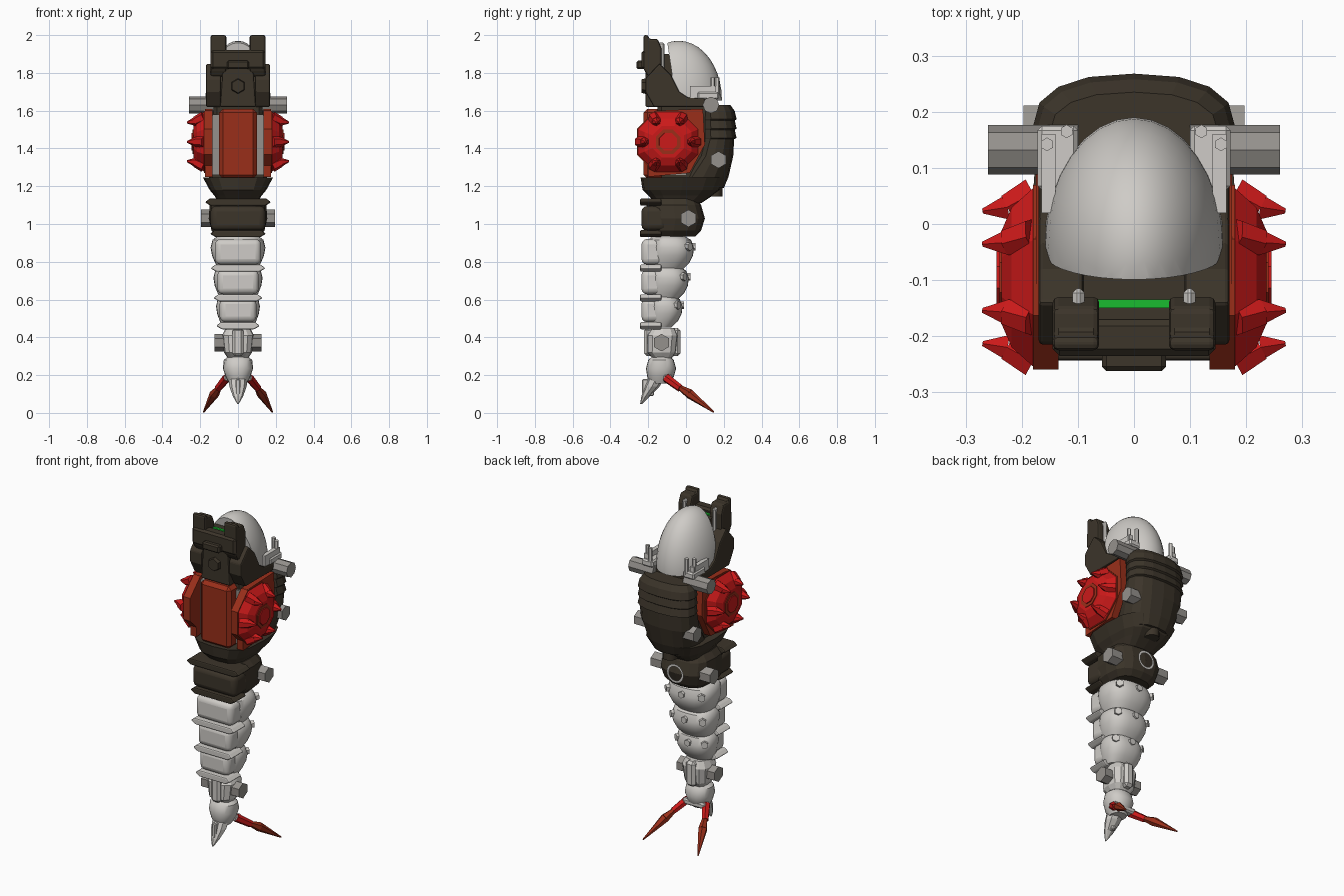
import bpy, bmesh, math
from mathutils import Vector, Matrix

if "Cube" in bpy.data.objects:
    bpy.data.objects.remove(bpy.data.objects["Cube"])


def material(name, rgb):
    m = bpy.data.materials.new(name)
    m.diffuse_color = (*rgb, 1)
    m.use_nodes = True
    m.node_tree.nodes["Principled BSDF"].inputs["Base Color"].default_value = m.diffuse_color
    return m


DARK = material("dark brown", (0.045, 0.035, 0.023))
WHITE = material("bone white", (0.62, 0.60, 0.57))
GREY = material("peg grey", (0.30, 0.285, 0.265))
RED = material("bright red", (0.60, 0.010, 0.010))
RUST = material("rust red", (0.32, 0.028, 0.010))
GREEN = material("visor green", (0.01, 0.50, 0.03))


def finish(name, bm, mat, bevel=0, smooth=None, segments=2):
    bmesh.ops.recalc_face_normals(bm, faces=bm.faces)
    mesh = bpy.data.meshes.new(name)
    bm.to_mesh(mesh)
    bm.free()
    mesh.materials.append(mat)
    ob = bpy.data.objects.new(name, mesh)
    bpy.context.collection.objects.link(ob)
    if bevel:
        b = ob.modifiers.new("bevel", 'BEVEL')
        b.width, b.segments = bevel, segments
    if smooth:
        bpy.ops.object.select_all(action='DESELECT')
        ob.select_set(True)
        bpy.context.view_layer.objects.active = ob
        bpy.ops.object.shade_smooth_by_angle(angle=math.radians(smooth))
    return ob


def box(name, mat, lo, hi, bevel=0, segments=2, smooth=None):
    lo, hi = Vector(lo), Vector(hi)
    bm = bmesh.new()
    bmesh.ops.create_cube(bm, size=1)
    for v in bm.verts:
        v.co = Vector([(lo[i] + hi[i]) / 2 + v.co[i] * (hi[i] - lo[i]) for i in range(3)])
    return finish(name, bm, mat, bevel, smooth, segments)


def bar(name, mat, p0, p1, r0, r1, sides=6, smooth=None):
    """Straight or tapered bar between two points."""
    p0, p1 = Vector(p0), Vector(p1)
    d = p1 - p0
    bm = bmesh.new()
    bmesh.ops.create_cone(bm, cap_ends=True, segments=sides, radius1=r0, radius2=max(r1, 0.001), depth=d.length)
    rot = d.to_track_quat('Z', 'Y').to_matrix().to_4x4()
    bmesh.ops.transform(bm, matrix=Matrix.Translation((p0 + p1) / 2) @ rot, verts=bm.verts)
    return finish(name, bm, mat, 0, smooth)


def prism(name, mat, profile, a0, a1, axis='x', bevel=0):
    """Extrude a (y, z) profile along x, or an (x, z) profile along y."""
    bm = bmesh.new()
    co = (lambda a, p: (a, *p)) if axis == 'x' else (lambda a, p: (p[0], a, p[1]))
    r0 = [bm.verts.new(co(a0, p)) for p in profile]
    r1 = [bm.verts.new(co(a1, p)) for p in profile]
    bridge(bm, [r0, r1])
    return finish(name, bm, mat, bevel)


def bridge(bm, rings):
    n = len(rings[0])
    for a, b in zip(rings, rings[1:]):
        for i in range(n):
            bm.faces.new((a[i], a[(i + 1) % n], b[(i + 1) % n], b[i]))
    bm.faces.new(rings[0])
    bm.faces.new(rings[-1])


def loft(name, mat, sections, n=24, power=2.6, smooth=None):
    """Stack rounded cross-sections given as (z, half width, front y, back y)."""
    bm = bmesh.new()
    rings = []
    for z, hx, y0, y1 in sections:
        ring = []
        for i in range(n):
            t = 2 * math.pi * i / n
            c, s = math.cos(t), math.sin(t)
            x = math.copysign(abs(c) ** (2 / power), c) * hx
            y = math.copysign(abs(s) ** (2 / power), s) * (y1 - y0) / 2 + (y0 + y1) / 2
            ring.append(bm.verts.new((x, y, z)))
        rings.append(ring)
    bridge(bm, rings)
    return finish(name, bm, mat, 0, smooth)


# Skull dome: ellipsoid trimmed at the base and at the face
bm = bmesh.new()
bmesh.ops.create_uvsphere(bm, u_segments=32, v_segments=20, radius=1)
bmesh.ops.transform(bm, verts=bm.verts, matrix=Matrix.Translation((0, -0.04, 1.66)) @ Matrix.Diagonal((0.16, 0.23, 0.31, 1)))
for co, no in (((0, 0, 1.655), (0, 0, -1)), ((0, -0.09, 1.9), (0, -1, -0.15))):
    cut = bmesh.ops.bisect_plane(bm, geom=bm.verts[:] + bm.edges[:] + bm.faces[:], plane_co=co, plane_no=no, clear_outer=True)
    bmesh.ops.holes_fill(bm, edges=[e for e in bm.edges if e.is_boundary])
finish("skull_dome", bm, WHITE, smooth=35)

# Face: brow, central plate, knob, visor
box("brow_plate", DARK, (-0.145, -0.235, 1.82), (0.145, -0.17, 1.92), 0.012, 1)
box("brow_box", DARK, (-0.057, -0.262, 1.82), (0.057, -0.17, 1.865), 0.008, 1)
prism("face_plate", DARK, [(-0.095, 1.62), (0.095, 1.62), (0.08, 1.84), (-0.08, 1.84)], -0.215, -0.15, 'y', 0.008)
bar("face_knob", DARK, (0, -0.21, 1.73), (0, -0.235, 1.73), 0.042, 0.036)
box("inner_face", DARK, (-0.09, -0.17, 1.64), (0.09, -0.075, 1.90))
box("visor_strip", GREEN, (-0.085, -0.15, 1.90), (0.085, -0.135, 1.907))
box("neck", DARK, (-0.13, -0.15, 1.55), (0.13, 0.14, 1.67), 0.02, 1)

for s, side in ((1, "right"), (-1, "left")):
    # Horns, cheeks and jaw
    prism(f"horn_{side}", DARK, [(-0.225, 1.82), (-0.225, 2.0), (-0.2, 2.0), (-0.195, 1.98),
          (-0.15, 1.98), (-0.13, 1.93), (-0.13, 1.78), (-0.2, 1.78)], s * 0.062, s * 0.145, bevel=0.012)
    box(f"horn_liner_{side}", WHITE, (min(s * .088, s * .11), -0.2, 1.8), (max(s * .088, s * .11), -0.115, 1.96), 0.008, 1)
    prism(f"jaw_{side}", DARK, [(-0.215, 1.7), (-0.215, 1.77), (-0.14, 1.85), (-0.08, 1.79), (-0.035, 1.70),
          (0.01, 1.67), (0.1, 1.665), (0.1, 1.62), (-0.17, 1.62)], s * 0.09, s * 0.17, bevel=0.008)
    # Head bracket with upright pegs, and neck peg
    box(f"head_bracket_{side}", WHITE, (min(s * .1, s * .172), 0.06, 1.66), (max(s * .1, s * .172), 0.175, 1.70), 0.008, 1)
    box(f"head_bracket_cheek_{side}", WHITE, (min(s * .14, s * .165), 0.02, 1.665), (max(s * .14, s * .165), 0.16, 1.73))
    for k, (x, y) in enumerate(((0.155, 0.142), (0.12, 0.165))):
        bar(f"bracket_peg_{side}_{k}", WHITE, (s * x, y, 1.68), (s * x, y, 1.775), 0.012, 0.012)
    bar(f"neck_peg_{side}", GREY, (s * 0.1, 0.132, 1.63), (s * 0.26, 0.132, 1.63), 0.044, 0.044, 8)
    # Chest side wall and grey slot liner
    prism(f"chest_wall_{side}", RUST, [(-0.2, 1.25), (-0.21, 1.5), (-0.16, 1.6), (0.09, 1.61), (0.1, 1.42),
          (0.02, 1.27)], s * 0.135, s * 0.175)
    box(f"chest_slot_{side}", GREY, (min(s * .09, s * .14), -0.16, 1.26), (max(s * .09, s * .14), 0, 1.58))
    # Shoulder disc: octagonal layers, hub and rim spikes
    cy, cz = -0.095, 1.435
    layers = [("rim", RUST, 0.135, 0.18, 0.178, 0.178), ("slope", RED, 0.18, 0.218, 0.172, 0.135),
              ("face", RED, 0.218, 0.236, 0.135, 0.09), ("hub_ring", RUST, 0.23, 0.24, 0.07, 0.07),
              ("hub", RED, 0.235, 0.245, 0.052, 0.05)]
    for part, mat, x0, x1, r0, r1 in layers:
        ob = bar(f"shoulder_{part}_{side}", mat, (0, 0, x0), (0, 0, x1), r0, r1, 8)
        turn = Matrix.Rotation(s * math.pi / 2, 4, 'Y') @ Matrix.Rotation(math.pi / 8, 4, 'Z')
        ob.data.transform(Matrix.Translation((0, cy, cz)) @ turn)
    for k in range(6):
        a = k * math.pi / 3
        at = lambda x, r: (s * x, cy + r * math.cos(a), cz + r * math.sin(a))
        bar(f"shoulder_spike_{side}_{k}", RED, at(0.225, 0.125), at(0.27, 0.118), 0.026, 0.005)
        bar(f"shoulder_spike_root_{side}_{k}", RED, at(0.18, 0.15), at(0.226, 0.125), 0.032, 0.026)
    # Body pegs
    bar(f"back_peg_{side}", GREY, (s * 0.1, 0.172, 1.34), (s * 0.197, 0.172, 1.34), 0.045, 0.045)
    bar(f"waist_peg_{side}", GREY, (s * 0.1, 0.013, 1.03), (s * 0.197, 0.013, 1.03), 0.046, 0.046)
    bar(f"tail_peg_{side}", GREY, (s * 0.05, -0.13, 0.372), (s * 0.125, -0.13, 0.372), 0.046, 0.046)
    # Claw legs
    bar(f"claw_link_{side}", RED, (s * 0.06, -0.105, 0.185), (s * 0.105, -0.03, 0.13), 0.024, 0.02)
    bar(f"claw_blade_root_{side}", RUST, (s * 0.1, -0.035, 0.135), (s * 0.125, 0.02, 0.1), 0.014, 0.026)
    bar(f"claw_blade_{side}", RUST, (s * 0.125, 0.02, 0.1), (s * 0.182, 0.147, 0.004), 0.026, 0.004)

# Chest front
box("chest_panel", RUST, (-0.1, -0.225, 1.24), (0.1, 0.05, 1.61), 0.02, 1)
box("chest_core", DARK, (-0.135, -0.13, 1.24), (0.135, 0.1, 1.6))

# Back shell with stepped ridges near the top, and lower bowl
shell = [(1.19, 0.13, -0.06, 0.2), (1.25, 0.155, -0.04, 0.225), (1.36, 0.172, 0.05, 0.25), (1.45, 0.174, 0.08, 0.255)]
for z in (1.455, 1.505, 1.555):
    shell += [(z, 0.18, 0.08, 0.268), (z + 0.043, 0.172, 0.08, 0.258)]
shell += [(1.63, 0.15, 0.09, 0.235)]
loft("back_shell", DARK, shell, 16, 2.4)
loft("chest_bowl", DARK, [(1.11, 0.10, -0.16, 0.08), (1.15, 0.125, -0.2, 0.14), (1.18, 0.15, -0.23, 0.18),
                          (1.245, 0.185, -0.24, 0.21)], 16, 3.2)
bar("back_socket", DARK, (0, 0.15, 1.145), (0, 0.15, 1.25), 0.042, 0.042, 12, 40)

# Waist
loft("waist", DARK, [(0.935, 0.11, -0.19, 0.05), (0.965, 0.14, -0.21, 0.08), (1.03, 0.155, -0.21, 0.10),
                     (1.10, 0.15, -0.21, 0.08), (1.135, 0.12, -0.19, 0.06)], 16, 2.8)
box("waist_pad", DARK, (-0.145, -0.236, 0.965), (0.145, -0.1, 1.095), 0.03, 3, 40)
bm = bmesh.new()
for r in (0.042, 0.056):
    bmesh.ops.create_circle(bm, segments=20, radius=r)
bmesh.ops.bridge_loops(bm, edges=bm.edges[:])
bmesh.ops.transform(bm, verts=bm.verts, matrix=Matrix.Translation((0, 0.103, 1.03)) @ Matrix.Rotation(math.pi / 2, 4, 'X'))
finish("waist_ring", bm, WHITE)


def flange(name, mat, z, hx):
    prism(name, mat, [(-hx, z), (-hx + 0.025, z + 0.02), (hx - 0.025, z + 0.02), (hx, z),
                      (hx - 0.03, z - 0.018), (-hx + 0.03, z - 0.018)], -0.243, -0.13, 'y', 0.007)


flange("waist_flange_top", DARK, 1.115, 0.175)
flange("waist_flange_bottom", DARK, 0.948, 0.148)

# Tapering tail segments with front pads, flanges and bolts
for k, (z, h, hx, yb) in enumerate(((0.85, 0.165, 0.145, 0.042), (0.69, 0.16, 0.13, 0.015), (0.54, 0.155, 0.116, -0.018))):
    b = z - h / 2
    loft(f"tail_segment_{k}", WHITE, [(b - 0.01, hx * 0.68, -0.19, yb - 0.06), (b + h * 0.15, hx * 0.83, -0.2, yb - 0.025),
         (b + h * 0.4, hx * 0.95, -0.2, yb - 0.005), (b + h * 0.65, hx, -0.2, yb), (b + h * 0.9, hx * 0.93, -0.2, yb - 0.015),
         (b + h * 1.02, hx * 0.75, -0.18, yb - 0.05)], 28, 2.5, 40)
    box(f"tail_pad_{k}", WHITE, (-hx * 0.84, -0.236, b + 0.018), (hx * 0.84, -0.12, b + h - 0.012), 0.03, 3, 40)
    flange(f"tail_flange_{k}", WHITE, b - 0.002, hx)
    for s in (1, -1):
        bar(f"tail_bolt_{k}_{s}", WHITE, (s * hx * 0.6, yb - 0.06, z + 0.03), (s * hx * 0.82, yb - 0.02, z + 0.03), 0.022, 0.022)
    bar(f"tail_bolt_back_{k}", WHITE, (0, yb - 0.04, z + 0.03), (0, yb + 0.008, z + 0.03), 0.02, 0.02)

# Tail joint, ankle and stinger
loft("tail_joint", WHITE, [(0.285, 0.05, -0.17, -0.08), (0.32, 0.075, -0.21, -0.05), (0.41, 0.085, -0.21, -0.04),
                           (0.45, 0.065, -0.18, -0.06)], 12, 2.8)
box("tail_joint_rib", WHITE, (-0.03, -0.222, 0.3), (0.03, -0.03, 0.45), 0.015, 1)
loft("ankle", WHITE, [(0.155, 0.045, -0.19, -0.09), (0.19, 0.065, -0.205, -0.065), (0.235, 0.08, -0.212, -0.052),
                      (0.28, 0.075, -0.2, -0.065), (0.305, 0.045, -0.17, -0.09)], 20, 2.2, 40)
box("claw_bracket", WHITE, (-0.075, -0.12, 0.165), (0.075, -0.07, 0.2), 0.008, 1)
loft("stinger", WHITE, [(0.047, 0.004, -0.243, -0.232), (0.09, 0.028, -0.236, -0.19), (0.14, 0.046, -0.22, -0.14),
                        (0.19, 0.05, -0.2, -0.11)], 8, 2)
box("stinger_ridge", WHITE, (-0.012, -0.232, 0.09), (0.012, -0.17, 0.18), 0.005, 1)
